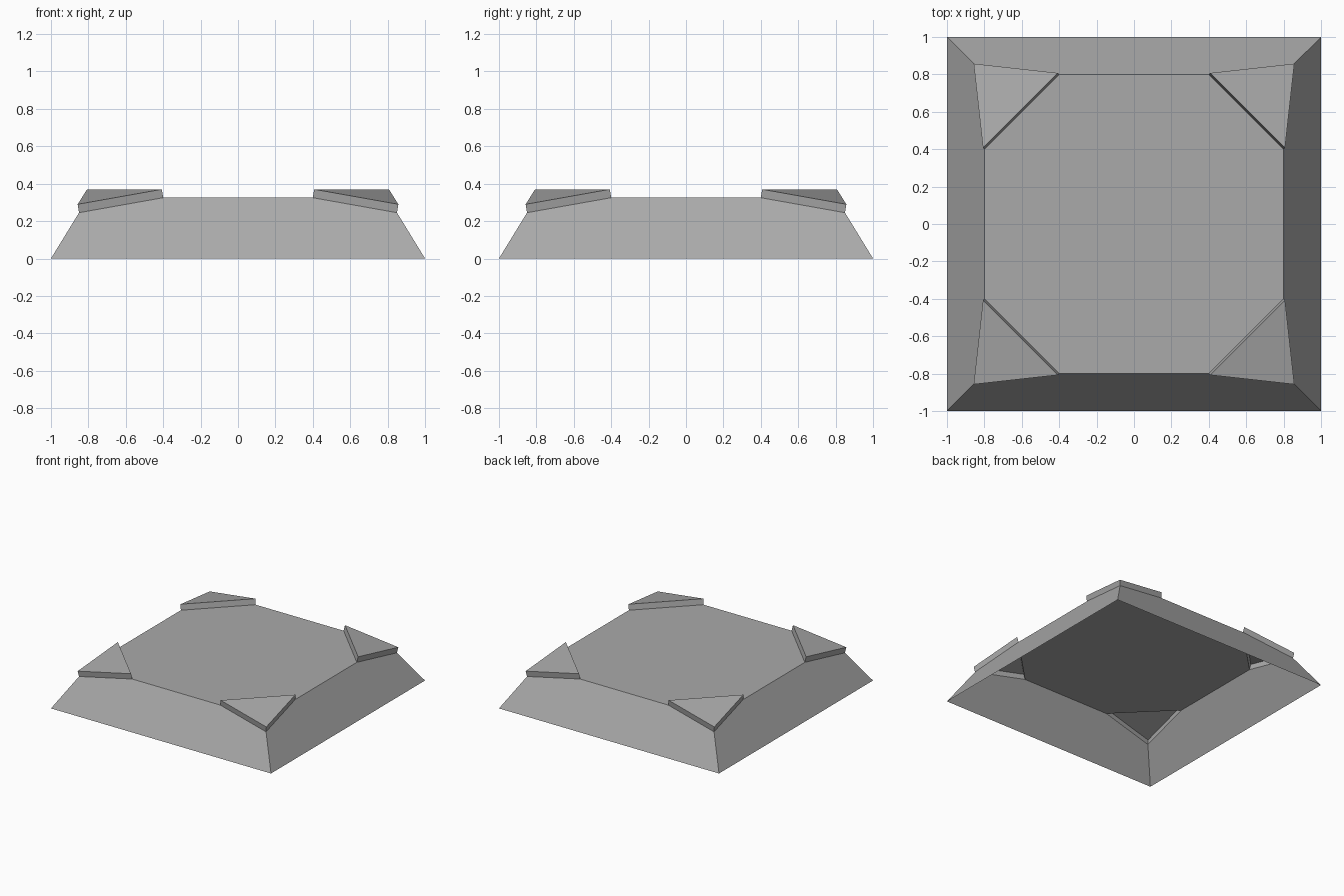
import bpy
import bmesh
from math import radians
from mathutils import Matrix, Vector

if "Cube" in bpy.data.objects:
    bpy.data.objects.remove(bpy.data.objects["Cube"], do_unlink=True)

GREY = (0.4, 0.4, 0.4, 1.0)
TOP_Z = 0.325
PAD_HEIGHT = 0.046

material = bpy.data.materials.new("grey")
material.use_nodes = True
material.diffuse_color = GREY
material.node_tree.nodes["Principled BSDF"].inputs["Base Color"].default_value = GREY

# Corner profile: foot of the slope, and the triangle cut across the corner
foot = Vector((1, 1, 0))
cut = [Vector((0.8, 0.4, TOP_Z)), Vector((0.85, 0.85, 0.245)), Vector((0.4, 0.8, TOP_Z))]
normal = (cut[1] - cut[0]).cross(cut[2] - cut[0]).normalized()
pad = [p + normal * PAD_HEIGHT for p in cut]

bm = bmesh.new()

# Four corners, turned about the centre
corners = []
for i in range(4):
    turn = Matrix.Rotation(radians(90 * i), 3, 'Z')
    corners.append([bm.verts.new(turn @ p) for p in [foot] + cut + pad])

top = []
for i, (base, a, tip, b, pad_a, pad_tip, pad_b) in enumerate(corners):
    # Raised corner pad, open underneath
    low, high = (a, tip, b), (pad_a, pad_tip, pad_b)
    bm.faces.new(high)
    for j in range(3):
        k = (j + 1) % 3
        bm.faces.new((low[j], low[k], high[k], high[j]))
    # Sloping side up to the next corner
    following = corners[(i + 1) % 4]
    bm.faces.new((base, following[0], following[2], following[1], b, tip))
    top += [a, b]

# Flat eight-sided top
bm.faces.new(top)

mesh = bpy.data.meshes.new("sloped_platform")
bm.to_mesh(mesh)
bm.free()
mesh.materials.append(material)
platform = bpy.data.objects.new("sloped_platform", mesh)
bpy.context.collection.objects.link(platform)
